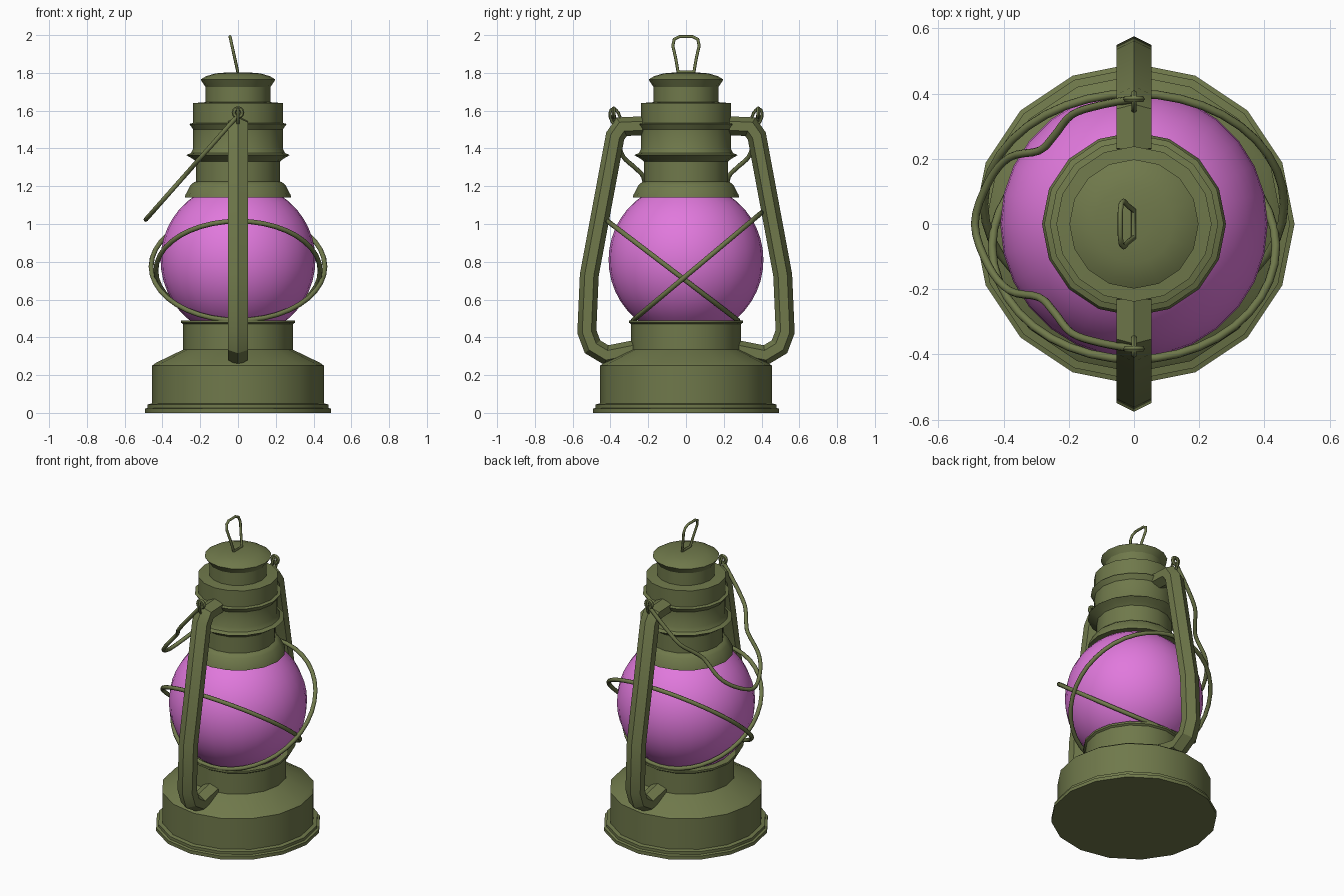
import bpy, bmesh, math
from mathutils import Vector

if "Cube" in bpy.data.objects:
    bpy.data.objects.remove(bpy.data.objects["Cube"])


def material(name, rgb):
    m = bpy.data.materials.new(name)
    m.diffuse_color = (*rgb, 1)
    m.use_nodes = True
    m.node_tree.nodes["Principled BSDF"].inputs["Base Color"].default_value = m.diffuse_color
    return m


OLIVE = material("olive_metal", (0.16, 0.19, 0.07))
PINK = material("pink_glass", (0.75, 0.19, 0.72))


def finish(name, bm, mat, angle):
    bmesh.ops.recalc_face_normals(bm, faces=bm.faces)
    me = bpy.data.meshes.new(name)
    bm.to_mesh(me)
    bm.free()
    me.materials.append(mat)
    ob = bpy.data.objects.new(name, me)
    bpy.context.collection.objects.link(ob)
    bpy.ops.object.select_all(action='DESELECT')
    ob.select_set(True)
    bpy.context.view_layer.objects.active = ob
    bpy.ops.object.shade_smooth_by_angle(angle=math.radians(angle))
    return ob


def bridge(bm, rings, closed):
    pairs = list(zip(rings, rings[1:])) + ([(rings[-1], rings[0])] if closed else [])
    for a, b in pairs:
        n = len(a)
        for i in range(n):
            bm.faces.new((a[i], a[(i + 1) % n], b[(i + 1) % n], b[i]))
    if not closed:
        bm.faces.new(rings[0])
        bm.faces.new(rings[-1])


def lathe(name, profile, sides, mat=OLIVE, angle=30):
    bm = bmesh.new()
    rings = [[bm.verts.new((r * math.cos(2 * math.pi * i / sides),
                            r * math.sin(2 * math.pi * i / sides), z))
              for i in range(sides)] for r, z in profile]
    bridge(bm, rings, False)
    return finish(name, bm, mat, angle)


def sweep(name, pts, normal, section, closed=False, angle=50):
    """Sweep a section (sideways, along normal) along a planar path with mitred corners."""
    pts, nrm = [Vector(p) for p in pts], Vector(normal).normalized()
    bm, rings, n = bmesh.new(), [], len(pts)
    for i, p in enumerate(pts):
        a = pts[i - 1] if closed or i else p
        b = pts[(i + 1) % n] if closed or i < n - 1 else p
        d1, d2 = (p - a).normalized(), (b - p).normalized()
        t = (d1 + d2).normalized()
        k = 1 / max(0.6, t.dot(d2 if d2.length else d1))
        side = nrm.cross(t) * k
        rings.append([bm.verts.new(p + side * u + nrm * v) for u, v in section])
    bridge(bm, rings, closed)
    return finish(name, bm, OLIVE, angle)


def circle(r, n=8):
    return [(r * math.cos(2 * math.pi * i / n), r * math.sin(2 * math.pi * i / n)) for i in range(n)]


def smooth_path(pts, steps=4):
    """Catmull-Rom sampling through the given points."""
    P = [Vector(p) for p in pts]
    P = [2 * P[0] - P[1]] + P + [2 * P[-1] - P[-2]]
    out = []
    for a, b, c, d in zip(P, P[1:], P[2:], P[3:]):
        for s in range(steps):
            t = s / steps
            out.append(0.5 * (2 * b + (c - a) * t + (2 * a - 5 * b + 4 * c - d) * t * t
                              + (3 * b - a - 3 * c + d) * t ** 3))
    return out + [P[-2]]


def ellipse(center, ax1, ax2, n):
    c, u, v = Vector(center), Vector(ax1), Vector(ax2)
    return [c + u * math.cos(2 * math.pi * i / n) + v * math.sin(2 * math.pi * i / n) for i in range(n)]


# Fuel tank with foot rim and burner neck
lathe("fuel_tank", [(.492, 0), (.492, .022), (.478, .027), (.478, .045), (.455, .05), (.455, .25),
                    (.435, .265), (.29, .335), (.29, .47), (.302, .478), (.302, .49), (.25, .49)], 16)

# Glass globe
globe = [(.41 * math.cos(a), .81 + .41 * math.sin(a))
         for a in (math.radians(-56 + 112 * i / 14) for i in range(15))]
lathe("glass_globe", globe, 28, PINK)

# Chimney with collar, two flared rims and a vented hood
lathe("chimney", [(.24, 1.14), (.282, 1.14), (.278, 1.155), (.252, 1.205), (.235, 1.22), (.222, 1.225),
                  (.222, 1.33), (.24, 1.345), (.275, 1.365), (.25, 1.375), (.237, 1.40), (.237, 1.50),
                  (.258, 1.53), (.238, 1.535), (.238, 1.64), (.172, 1.645), (.172, 1.725),
                  (.198, 1.765), (.17, 1.782), (.12, 1.797), (.05, 1.803)], 16)

# Side air tubes, with hook rings on their shoulders
tube_path = [(.23, 1.52), (.34, 1.515), (.375, 1.465), (.512, .73), (.525, .43),
             (.495, .35), (.42, .305), (.27, .335)]
tube_section = [(.05, 0), (.024, .053), (-.024, .053), (-.05, 0), (-.024, -.053), (.024, -.053)]
for s, side in ((-1, "front"), (1, "back")):
    sweep(side + "_air_tube", [(0, s * y, z) for y, z in tube_path], (1, 0, 0), tube_section, angle=32)
    sweep(side + "_hook_ring", ellipse((0, s * .375, 1.565), (0, s * .026, 0), (0, s * .01, .045), 12),
          (1, 0, 0), circle(.008, 6), True)
    sweep(side + "_handle_eye", ellipse((0, s * .383, 1.59), (.022, 0, 0), (0, 0, .022), 12),
          (0, 1, 0), circle(.011, 6), True)

# Carrying handle hanging to the left
half = [(0, .383), (-.1, .365), (-.19, .335), (-.245, .27), (-.29, .225), (-.38, .205), (-.445, .13)]
outline = half + [(-.488, 0)] + [(x, -y) for x, y in reversed(half)]
sweep("carrying_handle", smooth_path([(x, y, 1.575 + 1.13 * x) for x, y in outline]),
      (1.13, 0, -1), circle(.012))

# Crossed wire guards round the globe
for name, hi, lo, rx in (("guard_wire_a", (-.415, 1.015), (.275, .49), .435),
                         ("guard_wire_b", (.40, 1.06), (-.28, .49), .46)):
    h, l = Vector((0, *hi)), Vector((0, *lo))
    v = (h - l) / 2
    sweep(name, ellipse((h + l) / 2, (rx, 0, 0), v, 40), Vector((1, 0, 0)).cross(v), circle(.013), True)

# Lifting loop on the hood
loop = [(.042, 1.805), (.055, 1.88), (.07, 1.945), (.062, 1.978), (.035, 1.992)]
loop = loop + [(-y, z) for y, z in reversed(loop)]
sweep("lifting_loop", [(-.22 * (z - 1.8), y, z) for y, z in loop], (1, 0, .22), circle(.008), True)
